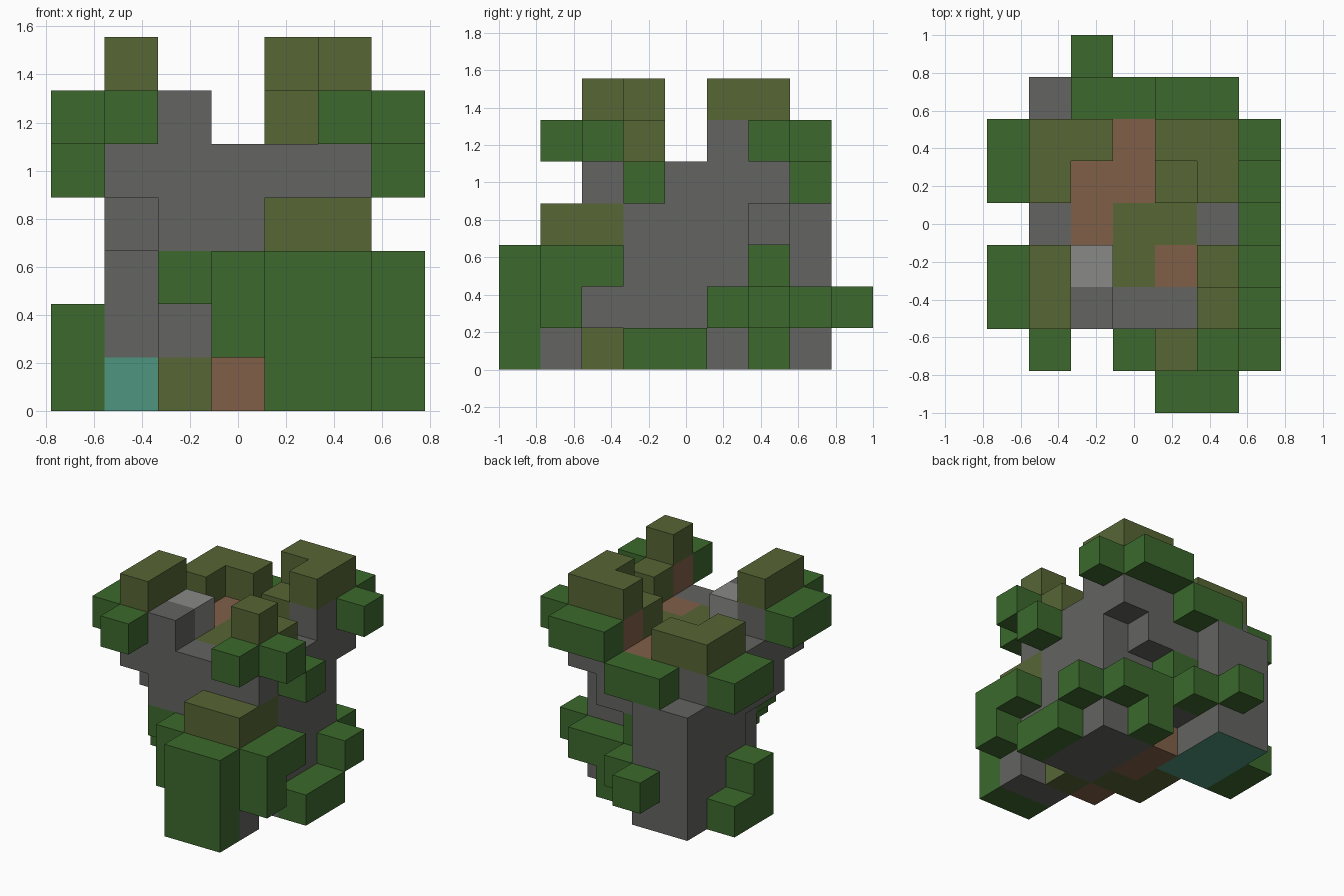
import bpy, bmesh
from mathutils import Vector

cube = bpy.data.objects.get("Cube")
if cube:
    bpy.data.objects.remove(cube, do_unlink=True)

UNIT = 2 / 9
ORIGIN = Vector((-3.5, -4.5, 0))
SIDES = [Vector(s) for s in ((1, 0, 0), (-1, 0, 0), (0, 1, 0), (0, -1, 0), (0, 0, 1), (0, 0, -1))]


def material(name, hex_code):
    linear = []
    for c in bytes.fromhex(hex_code):
        s = c / 255
        linear.append(s / 12.92 if s < 0.04 else ((s + 0.055) / 1.055) ** 2.4)
    mat = bpy.data.materials.new(name)
    mat.use_nodes = True
    mat.diffuse_color = (*linear, 1)
    bsdf = mat.node_tree.nodes["Principled BSDF"]
    bsdf.inputs["Base Color"].default_value = (*linear, 1)
    bsdf.inputs["Roughness"].default_value = 1
    return mat


grey = material("bark grey", "636361")
pale = material("pale wood grey", "888886")
green = material("leaf green", "3c692d")
olive = material("moss olive", "576635")
brown = material("wood brown", "805f48")
teal = material("water teal", "4f957e")

owner = {}    # cell -> part name
colours = {}  # part name -> its materials


def part(name, mats, *boxes):
    """Claim blocks of unit cells, given as inclusive x, y, z spans; later parts win."""
    colours[name] = mats if isinstance(mats, list) else [mats]
    for xs, ys, zs in boxes:
        for x in range(xs[0], xs[-1] + 1):
            for y in range(ys[0], ys[-1] + 1):
                for z in range(zs[0], zs[-1] + 1):
                    owner[x, y, z] = name


# Trunk: legs, body, wide crown
part("right_leg", grey, ([4, 5], [3, 5], [0, 2]))
part("front_leg", grey, ([4, 5], [1], [0, 2]), ([4, 5], [2], [1, 2]))
part("rear_leg", grey, ([1, 2], [5, 7], [1, 3]))
part("rear_foot", [grey, teal], ([1, 2], [5, 7], [0]))
part("body", grey, ([2, 3], [3, 5], [1, 2]), ([3], [2], [1, 2]), ([3], [6], [1]),
     ([2, 5], [2, 5], [3]), ([1], [3, 4], [3]), ([3, 4], [6], [3]))
part("crown", grey, ([1, 5], [2, 6], [4]))
part("crown_posts", grey, ([1, 2], [2], [5]), ([1], [3], [5]), ([5], [5, 6], [5]))
part("pale_post", pale, ([2], [3], [5]))

# Wood showing in the hollow and under the legs
part("crown_heartwood", brown, ([2], [4, 5], [4]), ([3], [5, 6], [4]), ([4], [3], [4]))
part("post_heartwood", brown, ([4], [6], [5]), ([5], [2], [5]))
part("floor_heartwood", brown, ([3], [4, 5], [0]), ([3], [2], [0]))

# Moss
part("crown_moss", olive, ([3], [3, 4], [4]), ([4], [4], [4]))
part("floor_moss", olive, ([2, 3], [3], [0]), ([2], [4], [0]), ([4], [2], [0]))
part("knee_moss", olive, ([4, 5], [1], [3]), ([5], [2], [3]))
part("front_left_cap", olive, ([1], [2, 3], [6]))
part("front_right_cap", olive, ([5], [2], [6]), ([5], [3], [5]))
part("back_right_cap", olive, ([5], [5, 6], [6]), ([4], [6], [6]), ([4], [5], [5]))
part("back_left_cap", olive, ([1], [5, 6], [5]), ([2], [6], [5]))

# Leaves around the crown
part("front_left_leaves", green, ([0], [2, 3], [5]), ([1], [1], [5]))
part("front_right_leaves", green, ([5], [1], [5]), ([6], [2], [5]), ([6], [3], [4]))
part("back_right_leaves", green, ([4, 5], [7], [5]), ([6], [6], [5]))
part("back_left_leaves", green, ([2, 3], [7], [4]), ([0], [5, 6], [4]))

# Leaves around the base
part("front_bush", green, ([4, 5], [0], [0, 2]), ([3], [1], [1, 2]), ([2], [2], [2]),
     ([6], [1], [1, 2]), ([6], [2], [2]))
part("side_bush", green, ([6], [3, 4], [0]), ([6], [5], [1]))
part("rear_bush", green, ([4, 5], [6], [1]), ([4], [6], [0]), ([3], [6], [2]),
     ([3], [7], [1]), ([2], [8], [1]))
part("rear_left_bush", green, ([0], [5], [0, 1]), ([0], [6], [0]))


def build(name):
    """Make one mesh from the outward faces of a part's cells."""
    bm = bmesh.new()
    for cell in [c for c, who in owner.items() if who == name]:
        for n in SIDES:
            if tuple(int(v) for v in Vector(cell) + n) in owner:
                continue
            u = Vector((n.y, n.z, n.x))
            v = n.cross(u)
            centre = Vector(cell) + Vector((0.5, 0.5, 0.5)) + n / 2 + ORIGIN
            ring = [centre + (a * u + b * v) / 2 for a, b in ((-1, -1), (1, -1), (1, 1), (-1, 1))]
            face = bm.faces.new([bm.verts.new(p * UNIT) for p in ring])
            # The foot is wet below and on its front
            if len(colours[name]) > 1 and (n.z < 0 or n.y < 0):
                face.material_index = 1
    bmesh.ops.remove_doubles(bm, verts=bm.verts, dist=0.001)
    bmesh.ops.dissolve_limit(bm, angle_limit=0.01, verts=bm.verts, edges=bm.edges, delimit={'MATERIAL'})
    mesh = bpy.data.meshes.new(name)
    bm.to_mesh(mesh)
    bm.free()
    for mat in colours[name]:
        mesh.materials.append(mat)
    bpy.context.collection.objects.link(bpy.data.objects.new(name, mesh))


for part_name in colours:
    build(part_name)
